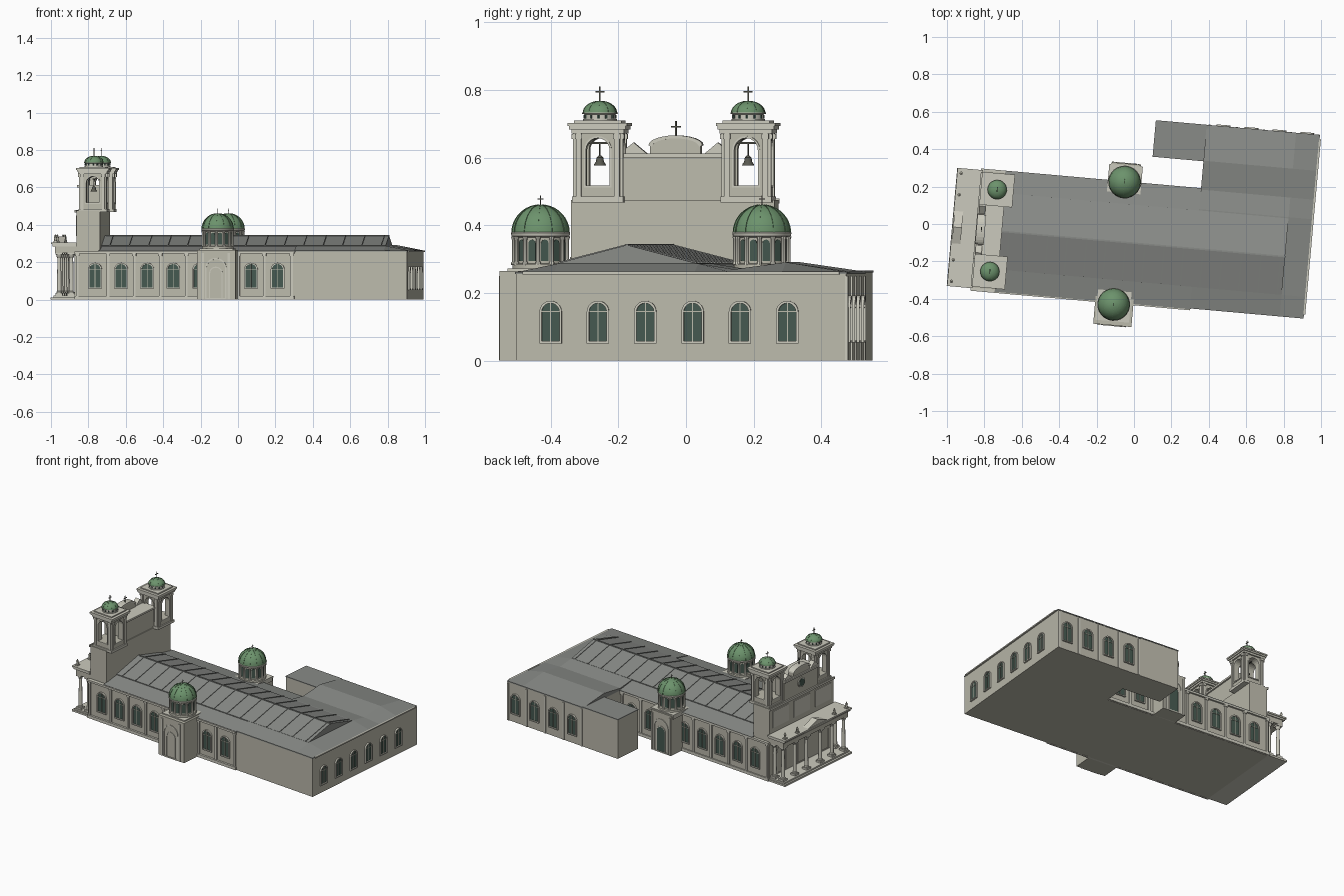
import bpy, bmesh, math
from math import sin, cos, pi

if "Cube" in bpy.data.objects:
    bpy.data.objects.remove(bpy.data.objects["Cube"])

TILT = math.radians(-5.1)      # whole church sits slightly turned on the grid
C = -0.102                     # centre line of the nave
MATS = {}
for n, c in dict(stone=(.50, .49, .41), roof=(.25, .26, .245), copper=(.15, .29, .15),
                 glass=(.06, .10, .08), metal=(.10, .10, .08), trim=(.60, .59, .51)).items():
    MATS[n] = bpy.data.materials.new(n)
    MATS[n].diffuse_color = (*c, 1)
parts = {}

def part(name, mat):
    return parts.setdefault(name, (bmesh.new(), mat))[0]

def loft(name, mat, rings, caps=True, loop=True):
    bm = part(name, mat)
    vs = [[bm.verts.new(p) for p in r] for r in rings]
    n = len(vs[0])
    for a, b in zip(vs, vs[1:]):
        for i in range(n if loop else n - 1):
            j = (i + 1) % n
            bm.faces.new((a[i], a[j], b[j], b[i]))
    if caps:
        bm.faces.new(vs[0][::-1])
        bm.faces.new(vs[-1])

def box(name, mat, u0, u1, v0, v1, z0, z1):
    loft(name, mat, [[(u0, v0, z), (u1, v0, z), (u1, v1, z), (u0, v1, z)] for z in (z0, z1)])

def slab(name, mat, u, v, h, z0, z1):
    box(name, mat, u - h, u + h, v - h, v + h, z0, z1)

def lathe(name, mat, u, v, prof, n=24):
    loft(name, mat, [[(u + r * cos(2 * pi * i / n), v + r * sin(2 * pi * i / n), z) for i in range(n)]
                     for r, z in prof])

# wall(axis, position, outward sign) maps along/height/outward to space
def wall(axis, pos, s):
    if axis == 'v':
        return lambda a, z, t: (a, pos + s * t, z)
    return lambda a, z, t: (pos + s * t, a, z)

def prism(name, mat, pts, f, t0, t1):
    loft(name, mat, [[f(a, z, t) for a, z in pts] for t in (t0, t1)])

def arch(a, w, z0, z1, n=10):
    r = w / 2
    return [(a - r, z0), (a + r, z0)] + [(a + r * cos(pi * i / n), z1 - r + r * sin(pi * i / n)) for i in range(n + 1)]

def arch_frame(name, mat, f, a, w, z0, z1, b=.007, d=.01):
    o, i = arch(a, w + 2 * b, z0 - b, z1 + b), arch(a, w, z0, z1)
    loops = [[f(*p, t) for p in q] for q, t in ((o, -.003), (o, d), (i, d), (i, -.003))]
    loft(name, mat, loops + [loops[0]], caps=False)

def window(f, a, w=.054, z0=.06, z1=.185):
    prism('window_glass', 'glass', arch(a, w, z0, z1), f, -.004, .003)
    arch_frame('window_frames', 'trim', f, a, w, z0, z1)
    prism('window_bars', 'stone', [(a - .0015, z0), (a + .0015, z0), (a + .0015, z1), (a - .0015, z1)], f, 0, .006)
    zm = z1 - w / 2
    prism('window_bars', 'stone', [(a - w / 2, zm), (a + w / 2, zm), (a + w / 2, zm + .003), (a - w / 2, zm + .003)], f, 0, .006)

def strip(name, f, a, w, z0, z1, d):
    prism(name, 'trim', [(a - w / 2, z0), (a + w / 2, z0), (a + w / 2, z1), (a - w / 2, z1)], f, -.003, d)

def cross(u, v, z, h):
    t = h * .045
    box('crosses', 'metal', u - t, u + t, v - t, v + t, z, z + h)
    box('crosses', 'metal', u - t, u + t, v - h * .3, v + h * .3, z + h * .62, z + h * .62 + 2 * t)

def dome(u, v, r, z, h, n=12):
    lathe('domes', 'copper', u, v, [(r * cos(k * pi / 16), z + h * sin(k * pi / 16)) for k in range(8)] + [(.002, z + h)], 32)
    for i in range(n):          # raised seams
        a, rings = 2 * pi * i / n, []
        for k in range(9):
            e = k * pi / 18
            c = [(q * r * cos(e) , s) for q, s in ((.98, -1), (1.02, -1), (1.02, 1), (.98, 1))]
            rings.append([(u + q * cos(a) - s * .0015 * sin(a), v + q * sin(a) + s * .0015 * cos(a),
                           z + h * sin(e) * (1.015 if j in (1, 2) else .98)) for j, (q, s) in enumerate(c)])
        loft('dome_seams', 'copper', rings)

# --- main body, east block, north wing
S, N, E = C - .313, C + .313, .945
box('nave_walls', 'stone', -.84, .36, S, N, 0, .255)
box('east_block', 'stone', .34, E, -.42, .56, 0, .26)
box('north_wing', 'stone', .07, .36, .37, .56, 0, .26)
box('north_wing_roof', 'roof', .067, .35, .367, .563, .26, .266)
box('east_cornice', 'trim', E, .955, -.40, .54, .255, .263)
for f0, f1 in ((S - .018, S), (N, N + .012)):
    box('nave_cornice', 'trim', -.84, .34, f0, f1, .245, .258)
    box('nave_plinth', 'trim', -.84, .34, f0 + .004, f1 - .001, 0, .02)

# --- roofs
hv = .205
loft('nave_roof', 'roof', [[(u, C - hv, .25), (u, C - hv, .288), (u, C, .342), (u, C + hv, .288), (u, C + hv, .25)] for u in (-.72, .82)])
for s in (-1, 1):
    loft('aisle_roofs', 'roof', [[(u, C + s * .19, .25), (u, C + s * .19, .286), (u, C + s * .325, .260), (u, C + s * .325, .254)] for u in (-.71, .345)])
    for i in range(15):         # standing seams on the slopes
        u = -.66 + i * .104
        loft('roof_seams', 'roof', [[(x, C, .34), (x, C, .345), (x, C + s * hv, .292), (x, C + s * hv, .286)] for x in (u - .002, u + .002)])
box('ridge_cap', 'roof', -.70, .822, C - .004, C + .004, .338, .345)
vv = [-.423, C - hv, .11, .215, .37, .563]
zz = [.263, .287, .287, .270, .291, .263]
loft('east_roof', 'roof', [[(u, v, z if k else .262) for v, z in zip(vv, zz)] + [(u, .563, .256), (u, -.423, .256)]
                           for u, k in ((.34, 1), (.82, 1), (.948, 0))])

# --- windows and pilasters
south, north, east, wing = wall('v', S, -1), wall('v', N, 1), wall('u', E, 1), wall('v', .56, 1)
for a in (-.73, -.59, -.45, -.31, -.17, .107, .25):
    for f in (south, north):
        window(f, a, .06, .065, .19)
for a in (-.825, -.66, -.52, -.38, -.24, .04, .178, .325):
    for f in (south, north):
        strip('pilasters', f, a, .014, 0, .25, .008)
        strip('pilasters', f, a, .022, .232, .246, .011)
for i in range(6):
    window(east, -.317 + i * .1405, .052, .058, .17)
for i in range(4):
    window(wing, .43 + i * .15, .06, .06, .185)
for i in range(5):
    strip('wing_pilasters', wing, .355 + i * .146, .012, 0, .25, .005)

# --- side porches with domed lanterns
box('south_porch', 'stone', -.17, .035, -.55, S + .02, 0, .265)
box('north_porch', 'stone', -.15, .01, N - .02, C + .42, 0, .265)
for f, a in ((wall('v', -.55, -1), -.07), (wall('v', C + .42, 1), -.07)):
    arch_frame('porch_door_frames', 'trim', f, a, .10, .008, .215, .008, .004)
    arch_frame('porch_door_frames', 'trim', f, a, .06, .008, .17, .006, .004)
    strip('porch_pilasters', f, a - .07, .012, 0, .25, .004)
    strip('porch_pilasters', f, a + .07, .012, 0, .25, .004)
prism('porch_door', 'glass', arch(-.07, .06, 0, .17), wall('v', C + .42, 1), -.003, .002)
for v in (-.438, .219):
    u = -.07
    slab('lantern_base', 'trim', u, v, .086, .24, .270)
    slab('lantern_base', 'trim', u, v, .090, .262, .272)
    lathe('lantern_drum', 'stone', u, v, [(.084, .27), (.084, .285), (.072, .287), (.072, .375)])
    lathe('lantern_cornice', 'trim', u, v, [(.072, .364), (.086, .368), (.088, .378), (.084, .381)])
    for i in range(12):
        a = 2 * pi * i / 12
        lathe('lantern_columns', 'trim', u + .079 * cos(a), v + .079 * sin(a), [(.008, .283), (.008, .29), (.006, .293), (.006, .357), (.009, .367)], 8)
        b = a + pi / 12
        g = lambda p, z, t, b=b, u=u, v=v: (u + (.071 + t) * cos(b) - p * sin(b), v + (.071 + t) * sin(b) + p * cos(b), z)
        prism('lantern_windows', 'glass', arch(0, .022, .295, .358, 6), g, -.006, .003)
    dome(u, v, .085, .378, .083)
    cross(u, v, .458, .03)

# --- west front block and gable ornaments
box('west_front', 'stone', -.832, -.705, C - .302, C + .302, 0, .475)
box('west_front_upper', 'stone', -.828, -.710, C - .16, C + .16, .47, .605)
box('west_cornice', 'trim', -.84, -.700, C - .16, C + .16, .600, .612)
box('west_cornice', 'trim', -.84, -.832, C - .305, C + .305, .465, .48)
west = wall('u', -.828, -1)
prism('curved_gable', 'stone', [(C - .075, .61), (C + .075, .61)] + [(C + .075 * cos(pi * i / 12), .635 + .025 * sin(pi * i / 12)) for i in range(13)], west, -.035, .004)
prism('gable_moulding', 'trim', [(C + .08 * cos(pi * i / 12), .637 + .029 * sin(pi * i / 12)) for i in range(13)] + [(C + .07 * cos(pi * i / 12), .632 + .025 * sin(pi * i / 12)) for i in range(12, -1, -1)], west, -.037, .009)
for s in (-1, 1):
    prism('side_gables', 'trim', [(C + s * .083, .61), (C + s * .15, .61), (C + s * .15, .625), (C + s * .125, .645)], west, -.03, .004)
cross(-.81, C, .66, .048)
disc = lambda r: [(C + r * cos(2 * pi * i / 20), .55 + r * sin(2 * pi * i / 20)) for i in range(20)]
prism('round_window_frame', 'trim', disc(.032), west, -.003, .006)
prism('round_window', 'glass', disc(.024), west, 0, .008)
low = wall('u', -.832, -1)
for a in (-.2, 0, .2):          # panels above and doors below the portico roof
    strip('front_panels', low, C + a, .15, .34, .45, .004)
    window(low, C + a, .08, .03, .2)

# --- bell towers
cutters = []
for k, s in enumerate((-1, 1)):
    u, v = -.745, C + s * .22
    slab('tower_plinths', 'trim', u, v, .076, .468, .485)
    nm = f'belfry_{k}'
    slab(nm, 'stone', u, v, .068, .475, .685)
    for j, f in enumerate((wall('u', u, 1), wall('v', v, 1))):
        c = f'cutter_{k}{j}'
        prism(c, 'stone', arch(v if j == 0 else u, .07, .518, .658), f, -.2, .2)
        cutters.append((nm, c))
    for f, a in ((wall('u', u + .068, 1), v), (wall('u', u - .068, -1), v), (wall('v', v + .068, 1), u), (wall('v', v - .068, -1), u)):
        arch_frame('belfry_frames', 'trim', f, a, .07, .518, .658, .006, .004)
        for d in (-.057, .057):
            strip('belfry_pilasters', f, a + d, .016, .485, .672, .006)
            strip('belfry_pilasters', f, a + d, .021, .655, .670, .010)
    for h, z0, z1 in ((.078, .672, .684), (.084, .684, .694), (.088, .694, .703), (.07, .703, .710)):
        slab('tower_cornices', 'trim', u, v, h, z0, z1)
    lathe('tower_drums', 'trim', u, v, [(.050, .71), (.050, .714), (.046, .715), (.046, .728), (.053, .73), (.053, .734)])
    for i in range(12):
        a = 2 * pi * i / 12
        lathe('drum_openings', 'glass', u + .044 * cos(a), v + .044 * sin(a), [(.005, .716), (.005, .727)], 6)
    dome(u, v, .051, .732, .036, 10)
    cross(u, v, .766, .044)
    lathe('bells', 'metal', u, v, [(.018, .577), (.017, .581), (.012, .588), (.010, .6), (.004, .606), (.002, .607), (.002, .645)], 16)
    box('bell_beams', 'metal', u - .003, u + .003, v - .045, v + .045, .641, .646)

# --- west portico
box('portico_floor', 'trim', -.968, -.83, -.418, .215, 0, .012)
box('portico_floor', 'trim', -.955, -.83, -.410, .207, .012, .022)
box('portico_beam', 'stone', -.945, -.83, C - .305, C + .305, .25, .285)
box('portico_cornice', 'trim', -.958, -.83, C - .312, C + .312, .285, .296)
box('portico_cornice', 'trim', -.966, -.83, C - .317, C + .317, .296, .306)
prism('portico_pediment', 'trim', [(C - .13, .29), (C + .13, .29), (C, .338)], wall('u', -.955, -1), -.04, .006)
cols = [(-.925, C + q) for q in (-.285, -.175, -.065, .065, .175, .285)] + [(-.86, C - .285), (-.86, C + .285)]
for u, v in cols:
    slab('column_bases', 'trim', u, v, .019, .02, .034)
    slab('column_capitals', 'trim', u, v, .019, .240, .251)
    lathe('columns', 'trim', u, v, [(.016, .034), (.016, .040), (.012, .045), (.010, .222), (.012, .224), (.017, .240)], 16)
for q in (-.29, -.175, .175, .29):
    slab('statue_blocks', 'trim', -.945, C + q, .01, .306, .314)
    lathe('statues', 'stone', -.945, C + q, [(.008, .314), (.006, .325), (.009, .335), (.003, .339), (.005, .344), (.001, .349)], 10)

# --- turn the parts into objects
smooth = {'domes', 'columns', 'bells', 'statues', 'lantern_drum', 'lantern_cornice', 'lantern_columns', 'tower_drums'}
obs = {}
for name, (bm, mat) in parts.items():
    bmesh.ops.recalc_face_normals(bm, faces=bm.faces)
    me = bpy.data.meshes.new(name)
    bm.to_mesh(me)
    bm.free()
    me.materials.append(MATS[mat])
    ob = obs[name] = bpy.data.objects.new(name, me)
    bpy.context.collection.objects.link(ob)
    ob.rotation_euler.z = TILT
    if name in smooth:
        bpy.ops.object.select_all(action='DESELECT')
        ob.select_set(True)
        bpy.context.view_layer.objects.active = ob
        bpy.ops.object.shade_smooth_by_angle(angle=math.radians(35))
for body, cut in cutters:
    m = obs[body].modifiers.new('opening', 'BOOLEAN')
    m.operation, m.object, m.solver = 'DIFFERENCE', obs[cut], 'EXACT'
    obs[cut].hide_render = True
    obs[cut].display_type = 'WIRE'

for m in bpy.data.materials:
    if m.users and not m.is_grease_pencil:
        m.use_nodes = True
        m.node_tree.nodes["Principled BSDF"].inputs["Base Color"].default_value = m.diffuse_color
